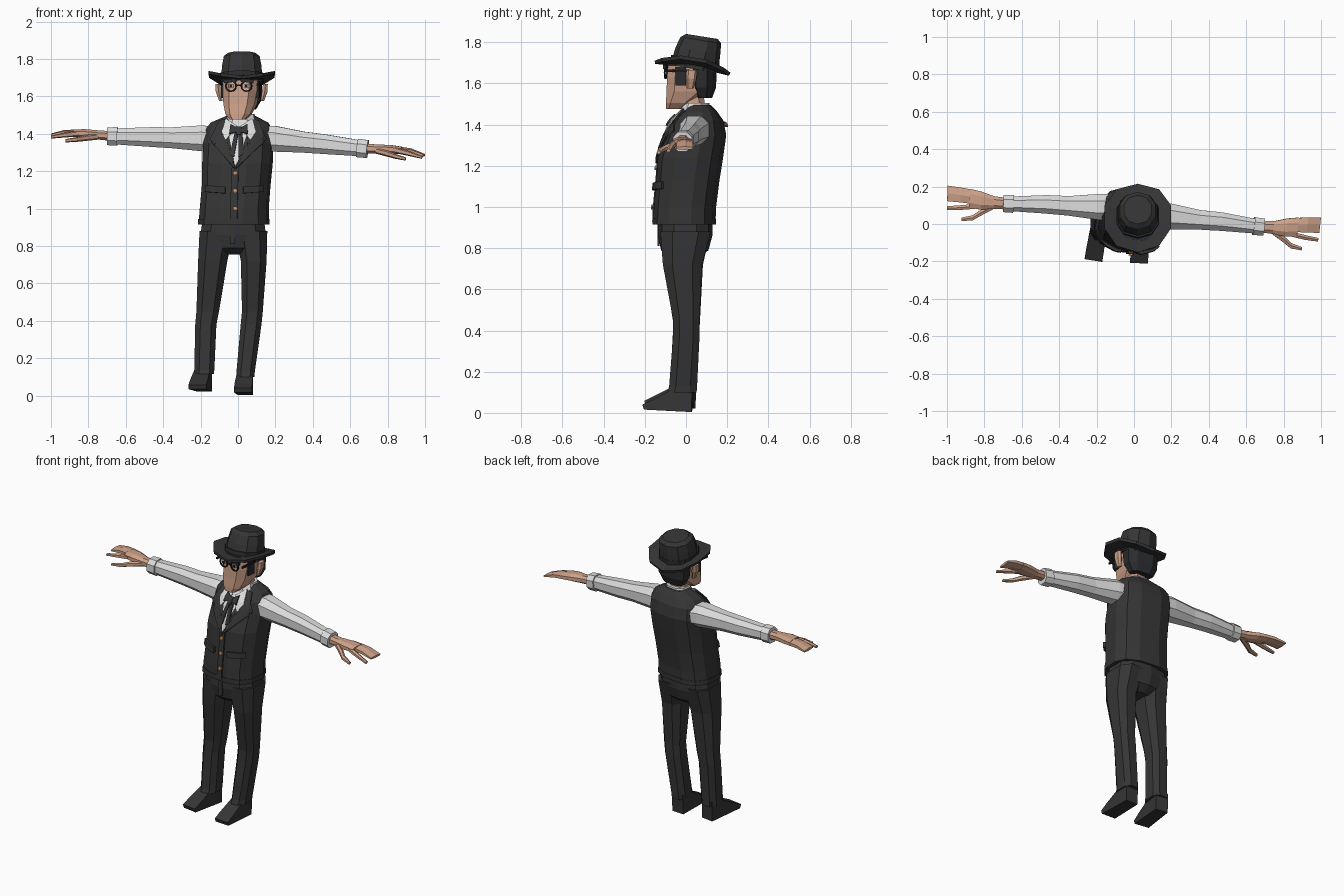
import bpy, bmesh, math
from mathutils import Matrix, Vector
from mathutils.bvhtree import BVHTree

cube = bpy.data.objects.get("Cube")
if cube:
    bpy.data.objects.remove(cube, do_unlink=True)


def material(name, r, g, b):
    m = bpy.data.materials.new(name)
    m.use_nodes = True
    m.diffuse_color = (r, g, b, 1)
    bsdf = m.node_tree.nodes["Principled BSDF"]
    bsdf.inputs["Base Color"].default_value = (r, g, b, 1)
    bsdf.inputs["Roughness"].default_value = 0.8
    return m


CLOTH = material("charcoal cloth", .036, .036, .037)
HAIR = material("black hair", .024, .025, .028)
BLACK = material("glossy black", .01, .01, .012)
SHIRT = material("white shirt", .72, .72, .72)
SKIN = material("skin", .62, .36, .25)
COPPER = material("copper button", .55, .25, .13)
TURN = math.radians(-7)


def finish(name, bm, mat, matrix=None):
    if matrix:
        bm.transform(matrix)
    bmesh.ops.recalc_face_normals(bm, faces=bm.faces)
    me = bpy.data.meshes.new(name)
    bm.to_mesh(me)
    bm.free()
    me.materials.append(mat)
    ob = bpy.data.objects.new(name, me)
    bpy.context.collection.objects.link(ob)
    return ob


def loft(name, rings, mat, n=10, axis="z", power=.75, turn=0, matrix=None, curl=0):
    """Skin rings of (x, y, z, radius, radius) set square to an axis."""
    bm = bmesh.new()
    loops = []
    for i, (x, y, z, ra, rb) in enumerate(rings):
        loop = []
        for k in range(n):
            a = 2 * math.pi * (k + .5) / n
            c, s = math.cos(a), math.sin(a)
            u = math.copysign(abs(c) ** power, c) * ra
            v = math.copysign(abs(s) ** power, s) * rb
            if axis == "z":
                off = Matrix.Rotation(turn, 3, "Z") @ Vector((u, v, 0))
                off.z += curl * (u * u) / .034
            else:
                off = Vector((0, u, v))
            loop.append(bm.verts.new(Vector((x, y, z)) + off))
        loops.append(loop)
    for a, b in zip(loops, loops[1:]):
        for k in range(n):
            bm.faces.new((a[k], a[(k + 1) % n], b[(k + 1) % n], b[k]))
    bm.faces.new(loops[0])
    bm.faces.new(loops[-1])
    return finish(name, bm, mat, matrix)


def box(name, loc, size, mat, turn=0, tilt=0):
    bm = bmesh.new()
    bmesh.ops.create_cube(bm, size=1)
    m = Matrix.Translation(loc) @ Matrix.Rotation(turn, 4, "Z") @ Matrix.Rotation(tilt, 4, "Y")
    return finish(name, bm, mat, m @ Matrix.Diagonal((*size, 1)))


# Vest body
vest = loft("vest", [
    (-.022, -.008, .925, .188, .148), (-.02, -.005, 1.0, .184, .148),
    (-.01, .008, 1.12, .183, .15), (-.003, .022, 1.24, .188, .155),
    (.002, .05, 1.35, .188, .142), (.005, .062, 1.42, .182, .115),
    (.008, .068, 1.46, .155, .082), (.015, .068, 1.495, .078, .052)],
    CLOTH, n=12, turn=TURN)
loft("vest_hem", [(-.023, -.008, .915, .191, .151), (-.022, -.008, .945, .19, .151)],
     CLOTH, n=12, turn=TURN)
tree = BVHTree.FromPolygons([v.co for v in vest.data.vertices],
                            [p.vertices for p in vest.data.polygons])


def plate(name, outline, mat, lift=.005, thick=.008):
    """Thin panel of (x, z) corners, draped on the front of the vest."""
    bm = bmesh.new()
    bm.faces.new([bm.verts.new((x, 0, z)) for x, z in outline])
    bmesh.ops.triangulate(bm, faces=bm.faces)
    bmesh.ops.subdivide_edges(bm, edges=bm.edges, cuts=3, use_grid_fill=True)
    for v in bm.verts:
        hit = tree.ray_cast(Vector((v.co.x, -1, v.co.z)), Vector((0, 1, 0)))[0]
        v.co.y = (hit.y if hit else .02) - lift
    ob = finish(name, bm, mat)
    mod = ob.modifiers.new("thickness", "SOLIDIFY")
    mod.thickness, mod.offset = thick, 0


# Shirt front, lapels, collar flaps, ties, pockets
MID = -.015
plate("shirt_front", [(-.07, 1.47), (.09, 1.47), (.055, 1.34), (MID, 1.225), (-.06, 1.34)], SHIRT)
for side, word in ((-1, "right"), (1, "left")):
    c = MID + .02

    def flank(pts):
        return [(c + side * x - .02 * (1 - min(1, max(0, (z - 1.22) / .2))), z) for x, z in pts]

    plate(word + "_lapel", flank([(.0, 1.21), (.07, 1.36), (.075, 1.475), (.105, 1.47),
                                  (.15, 1.37), (.115, 1.355), (.12, 1.335)]), CLOTH, .012)
    plate(word + "_collar_flap", flank([(.01, 1.44), (.07, 1.48), (.09, 1.41), (.065, 1.365)]),
          SHIRT, .016)
    plate(word + "_bow_wing", flank([(.0, 1.425), (.045, 1.45), (.05, 1.4), (.0, 1.41)]),
          CLOTH, .026)
    plate(word + "_tie_ribbon", flank([(.0, 1.42), (.02, 1.41), (.036, 1.29), (.012, 1.275)]),
          CLOTH, .016)
    p = -.02 + side * .1
    plate(word + "_pocket", [(p - .052, 1.085 - side * .004), (p + .052, 1.085 + side * .004),
                             (p + .052, 1.12 + side * .004), (p - .052, 1.12 - side * .004)],
          CLOTH, .01, .016)
plate("tie_knot", [(-.012, 1.435), (.018, 1.435), (.015, 1.395), (-.01, 1.395)], CLOTH, .03)
plate("vest_placket", [(-.042, .93), (-.005, .93), (.003, 1.22), (-.035, 1.22)], CLOTH, .005)
for i, z in enumerate((1.0, 1.095, 1.19)):
    plate(f"button_{i + 1}", [(MID + .013 * math.cos(a), z + .013 * math.sin(a))
                              for a in (math.pi * k / 3 for k in range(6))], COPPER, .014)

# Neck and collar band
loft("neck", [(.018, .045, 1.42, .06, .055), (.018, .03, 1.55, .06, .06)], SKIN, 8)
loft("collar", [(.015, .042, 1.42, .088, .08), (.017, .045, 1.465, .082, .073),
                (.02, .052, 1.505, .07, .062)], SHIRT, 8, turn=TURN)

# Head, hair and ears
loft("head", [(-.002, -.058, 1.475, .042, .037), (.003, -.032, 1.505, .07, .064),
              (.012, .012, 1.56, .088, .106), (.018, .022, 1.63, .096, .114),
              (.02, .03, 1.71, .098, .115)], SKIN, 8, power=.6, turn=TURN)
loft("hair", [(.024, .09, 1.53, .075, .035), (.024, .088, 1.58, .105, .055),
              (.024, .085, 1.66, .109, .062), (.022, .07, 1.71, .108, .078)],
     HAIR, 8, turn=TURN)
loft("hairline", [(.018, .028, 1.685, .101, .119), (.02, .03, 1.715, .101, .119)],
     HAIR, 8, power=.6, turn=TURN)
head_frame = Matrix.Translation((.018, .022, 0)) @ Matrix.Rotation(TURN, 4, "Z")


def on_head(x, y, z):
    return head_frame @ Vector((x, y, z))


for side, word in ((-1, "right"), (1, "left")):
    loft(word + "_ear", [(.0, 0, -.05, .01, .016), (side * .012, .005, 0, .017, .026),
                         (side * .016, .008, .04, .014, .026)], SKIN, 6,
         matrix=Matrix.Translation(on_head(side * .112, .012, 1.625)))
    box(word + "_sideburn", on_head(side * .096, -.035, 1.635), (.012, .05, .09), HAIR, TURN)
    # Spectacles and brows
    bm = bmesh.new()
    for radius in (.032, .024):
        bmesh.ops.create_circle(bm, segments=12, radius=radius)
    bmesh.ops.bridge_loops(bm, edges=bm.edges)
    face = Matrix.Translation(on_head(side * .042, -.122, 1.655)) @ Matrix.Rotation(TURN, 4, "Z")
    rim = finish(word + "_lens_rim", bm, BLACK, face @ Matrix.Rotation(math.pi / 2, 4, "X"))
    rim.modifiers.new("thickness", "SOLIDIFY").thickness = .008
    box(word + "_eye", on_head(side * .042, -.116, 1.655), (.026, .008, .016), SHIRT, TURN)
    box(word + "_pupil", on_head(side * .042, -.12, 1.656), (.012, .006, .015), BLACK, TURN)
    box(word + "_brow", on_head(side * .045, -.118, 1.684), (.07, .016, .018), HAIR, TURN, side * .1)
    box(word + "_temple", on_head(side * .1, -.055, 1.663), (.008, .125, .012), BLACK, TURN)
box("spectacle_bridge", on_head(0, -.122, 1.66), (.024, .008, .008), BLACK, TURN)

# Hat
hat = Matrix.Translation((.02, .03, 1.672)) @ Matrix.Rotation(math.radians(-9), 4, "X")
loft("hat_brim", [(0, 0, .0, .11, .115), (0, 0, -.006, .182, .182), (0, 0, .01, .186, .186),
                  (0, 0, .02, .115, .12)], CLOTH, 10, power=.92, matrix=hat, curl=.048)
loft("hat_band", [(0, .008, .01, .122, .122), (0, .008, .05, .119, .119)], HAIR, 10, power=.9,
     matrix=hat)
loft("hat_crown", [(0, .01, .0, .118, .118), (0, .014, .09, .11, .11),
                   (0, .02, .143, .1, .1), (0, .022, .162, .076, .078)], CLOTH, 10, power=.9,
     matrix=hat)

# Arms and hands, laid along +x and then placed on each side
places = {
    "left": Matrix.Translation((.15, .045, 1.378)) @ Matrix.Rotation(math.radians(-6.5), 4, "Z")
    @ Matrix.Rotation(math.radians(6.5), 4, "Y"),
    "right": Matrix.Translation((-.15, .09, 1.375)) @ Matrix.Rotation(math.radians(-2), 4, "Z")
    @ Matrix.Rotation(math.radians(1), 4, "Y") @ Matrix.Diagonal((-1, 1, 1, 1)),
}
arm_parts = {
    "sleeve": (SHIRT, 8, [(-.06, 0, -.01, .075, .07), (.04, 0, 0, .074, .074),
                          (.2, 0, 0, .056, .06), (.32, .004, .002, .053, .056),
                          (.5, 0, .002, .042, .046)]),
    "cuff": (SHIRT, 8, [(.495, 0, .002, .051, .053), (.55, 0, .002, .049, .051)]),
    "palm": (SKIN, 8, [(.53, 0, .004, .033, .028), (.6, .004, .008, .036, .026),
                       (.67, .012, .014, .052, .026), (.73, .022, .016, .054, .02)]),
    "fingers": (SKIN, 6, [(.71, .03, .016, .043, .019), (.78, .038, .016, .045, .016),
                          (.85, .044, .004, .047, .008)]),
    "index_finger": (SKIN, 6, [(.7, -.02, .014, .015, .016), (.78, -.03, .004, .014, .013),
                               (.85, -.034, -.008, .011, .008)]),
    "thumb": (SKIN, 6, [(.59, -.012, .0, .015, .016), (.67, -.055, -.01, .018, .016),
                        (.71, -.082, -.018, .016, .013), (.77, -.092, -.026, .01, .009)]),
}
for word, place in places.items():
    for part, (mat, n, rings) in arm_parts.items():
        loft(f"{word}_{part}", rings, mat, n, axis="x", power=.85, matrix=place)

# Trousers
loft("trouser_seat", [(-.024, -.004, .95, .168, .132), (-.026, -.004, .86, .182, .132),
                      (-.028, -.006, .79, .165, .115), (-.028, -.008, .755, .08, .07)], CLOTH, 10)
box("trouser_fly", (-.03, -.134, .87), (.028, .01, .12), CLOTH)
legs = {
    "right": [(-.115, -.002, .88, .096, .128), (-.135, -.012, .72, .083, .1),
              (-.162, .002, .45, .064, .07), (-.172, .0, .38, .06, .068),
              (-.18, -.012, .14, .057, .07), (-.181, -.016, .115, .055, .074)],
    "left": [(.07, -.002, .88, .092, .13), (.084, -.018, .72, .073, .1),
             (.077, .002, .45, .059, .068), (.07, .002, .38, .059, .068),
             (.041, -.014, .13, .052, .072), (.04, -.02, .1, .051, .076)],
}
feet = {"right": (-.183, .02, .022, -9), "left": (.038, .008, .004, -3)}
for word, rings in legs.items():
    loft(word + "_trouser_leg", rings, CLOTH, 8)
    # Shoe: side profile widened across the foot
    x, y, z, angle = feet[word]
    profile = [(.02, 0), (-.21, .012), (-.218, .036), (-.165, .062), (-.05, .12), (.024, .125)]
    bm = bmesh.new()
    sides = [[bm.verts.new((s * (.048 if py < -.1 else .041), py, pz)) for py, pz in profile]
             for s in (-1, 1)]
    for loop in sides:
        bm.faces.new(loop)
    for k in range(len(profile)):
        j = (k + 1) % len(profile)
        bm.faces.new((sides[0][k], sides[0][j], sides[1][j], sides[1][k]))
    finish(word + "_shoe", bm, CLOTH,
           Matrix.Translation((x, y, z)) @ Matrix.Rotation(math.radians(angle), 4, "Z"))
